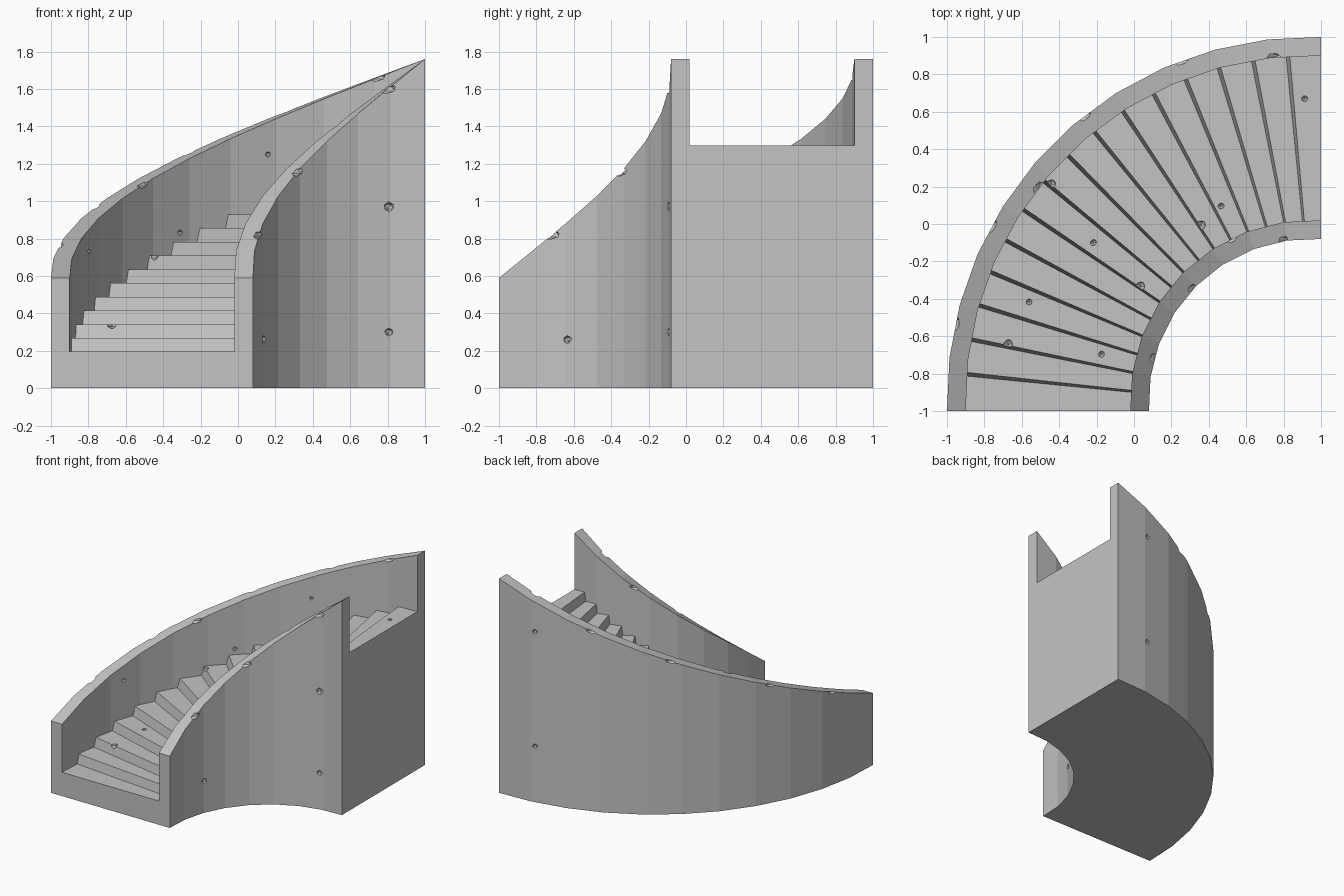
import bpy, bmesh
from math import sin, cos, radians, floor
from mathutils import Matrix, Vector

cube = bpy.data.objects.get("Cube")
if cube:
    bpy.data.objects.remove(cube, do_unlink=True)

STEPS, RISE, BASE = 16, 0.0735, 0.195
TURN = 90 / STEPS

stone = bpy.data.materials.new("grey stone")
stone.use_nodes = True
GREY = (0.55, 0.55, 0.55, 1)
stone.diffuse_color = GREY
stone.node_tree.nodes["Principled BSDF"].inputs["Base Color"].default_value = GREY


def polar(a, r, z):
    """Point on the quarter turn: a = 0 at the foot, 90 at the head."""
    t = radians(a)
    r += 0.025 * sin(2 * t)
    return Vector((1 - r * cos(t), -1 + r * sin(t), z))


def make_object(name, bm):
    bmesh.ops.recalc_face_normals(bm, faces=bm.faces)
    mesh = bpy.data.meshes.new(name)
    bm.to_mesh(mesh)
    bm.free()
    mesh.materials.append(stone)
    obj = bpy.data.objects.new(name, mesh)
    bpy.context.collection.objects.link(obj)
    return obj


def loft(name, r0, r1, stations):
    """Solid swept round the turn through (angle, height) stations."""
    bm = bmesh.new()
    rings = []
    for a, z in stations:
        corners = ((r0, 0), (r1, 0), (r1, z), (r0, z))
        rings.append([bm.verts.new(polar(a, r, h)) for r, h in corners])
    for p, q in zip(rings, rings[1:]):
        for i in range(4):
            j = (i + 1) % 4
            bm.faces.new((p[i], p[j], q[j], q[i]))
    bm.faces.new(rings[0])
    bm.faces.new(rings[-1])
    return make_object(name, bm)


def rail(a):
    return 0.59 + 1.17 * a / 90


def tread(a):
    return BASE + RISE * floor(a / TURN)


def chip(target, spots):
    """Cut small faceted pits; spots are (angle, radius, height, size, flatness)."""
    bm = bmesh.new()
    for a, r, z, size, flat in spots:
        m = (Matrix.Translation(polar(a, r, z)) @ Matrix.Rotation(radians(-a), 4, 'Z')
             @ Matrix.Diagonal((size * flat, size, size * flat, 1)))
        bmesh.ops.create_icosphere(bm, subdivisions=1, radius=1, matrix=m)
    cutter = make_object(target.name + "_chip_cutter", bm)
    cutter.hide_render = True
    cutter.display_type = 'WIRE'
    mod = target.modifiers.new("chips", 'BOOLEAN')
    mod.operation = 'DIFFERENCE'
    mod.solver = 'EXACT'
    mod.object = cutter


# Curved parapet walls
def wall(name, r0, r1, parts):
    return loft(name, r0, r1, [(90 * i / parts, rail(90 * i / parts)) for i in range(parts + 1)])


outer_wall = wall("outer_wall", 1.9, 2.0, 11)
inner_wall = wall("inner_wall", 0.92, 1.02, 8)

# Solid flight of steps with slightly leaning risers
stations = [(0, BASE)]
for i in range(1, STEPS):
    stations += [(i * TURN, BASE + RISE * (i - 1)), (i * TURN + 0.6, BASE + RISE * i)]
stations.append((90, BASE + RISE * (STEPS - 1)))
steps = loft("steps", 0.99, 1.94, stations)

# Chipped rail edges and pits in the wall faces
chip(outer_wall, [(a, r, rail(a) + 0.01, 0.06, 0.45) for a, r in
                  ((13, 2), (29, 2), (38, 1.9), (51, 2), (68, 2), (82, 1.9))]
     + [(81, 2.005, 0.46, 0.025, 0.9), (81, 2.005, 1.4, 0.025, 0.9),
        (64, 1.9, 1.25, 0.018, 0.9), (47, 1.9, 0.83, 0.02, 0.9), (20, 1.9, 0.73, 0.02, 0.9)])
chip(inner_wall, [(a, r, rail(a) + 0.01, 0.06, 0.45) for a, r in
                  ((17, 0.92), (43, 0.92), (62, 1.02), (77, 0.92))]
     + [(78, 0.92, 0.97, 0.03, 0.9), (78, 0.92, 0.3, 0.025, 0.9), (23, 0.92, 0.26, 0.025, 0.9)])

# Worn nosings and tread pits
chip(steps, [(a, r, tread(a), 0.035, 0.8) for a, r in
             ((11.9, 1.7), (34.4, 1.15), (56.9, 1.16), (39.9, 1.86))]
     + [(a, r, tread(a), 0.02, 0.9) for a, r in
        ((14.5, 1.2), (20.5, 1.65), (36.5, 1.49), (64, 1.2), (87, 1.67))])
